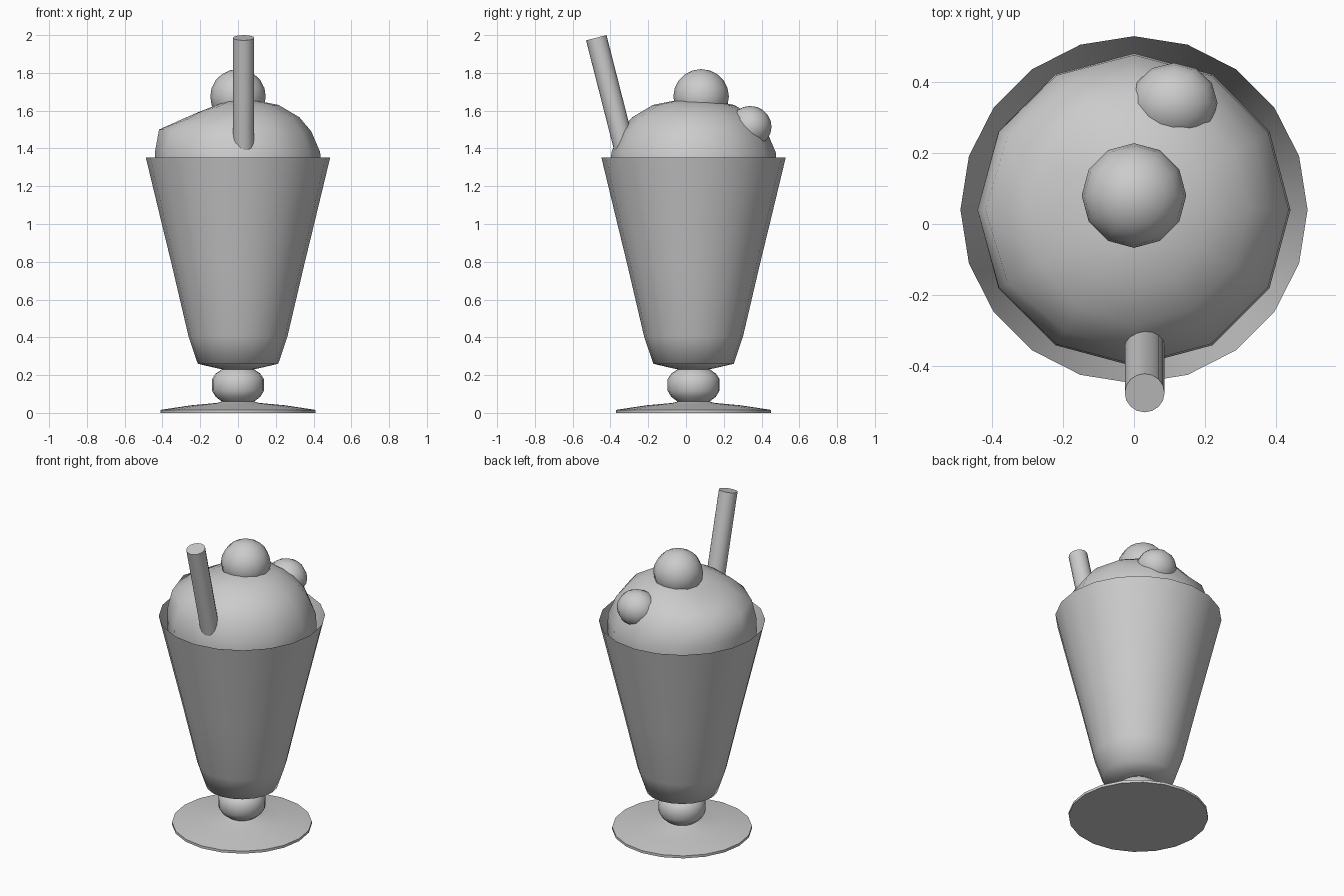
import bpy, bmesh, math
from mathutils import Matrix, Vector

if "Cube" in bpy.data.objects:
    bpy.data.objects.remove(bpy.data.objects["Cube"])

CY = 0.04  # the glass axis sits slightly behind the origin


def finish(name, bm, angle=60):
    bmesh.ops.recalc_face_normals(bm, faces=bm.faces)
    me = bpy.data.meshes.new(name)
    bm.to_mesh(me)
    bm.free()
    me.shade_smooth()
    me.set_sharp_from_angle(angle=math.radians(angle))
    ob = bpy.data.objects.new(name, me)
    bpy.context.collection.objects.link(ob)
    return ob


def lathe(name, profile, sides, cap_bottom=False, cap_top=False, warp=None):
    bm = bmesh.new()
    rings = []
    for i, (r, z) in enumerate(profile):
        ring = []
        for k in range(sides):
            a = 2 * math.pi * k / sides
            rr, zz = warp(i, a, r, z) if warp else (r, z)
            ring.append(bm.verts.new((rr * math.cos(a), CY + rr * math.sin(a), zz)))
        rings.append(ring)
    for lo, hi in zip(rings, rings[1:]):
        for k in range(sides):
            n = (k + 1) % sides
            bm.faces.new((lo[k], lo[n], hi[n], hi[k]))
    if cap_bottom:
        bm.faces.new(rings[0][::-1])
    if cap_top:
        bm.faces.new(rings[-1])
    return finish(name, bm)


def ball(name, centre, radii, sides=12, rings=10):
    bm = bmesh.new()
    bmesh.ops.create_uvsphere(bm, u_segments=sides, v_segments=rings, radius=1)
    bmesh.ops.transform(bm, matrix=Matrix.Translation(centre) @ Matrix.Diagonal((*radii, 1)), verts=bm.verts)
    return finish(name, bm)


# Footed glass: foot, knob and open flared bowl
lathe("glass", [(0.41, 0), (0.41, 0.016), (0.25, 0.04), (0.11, 0.053), (0.085, 0.06),
                (0.118, 0.085), (0.138, 0.118), (0.138, 0.178), (0.118, 0.208), (0.085, 0.231),
                (0.11, 0.236), (0.213, 0.26), (0.262, 0.405), (0.352, 0.79),
                (0.408, 1.02), (0.488, 1.352)], 20, cap_bottom=True)

# Cream mound, slightly slumped on its left side
DROP = [0, 0, 0, 0.01, -0.01, -0.038, -0.02, 0]
PUSH = [0, 0, 0.005, 0.03, -0.03, -0.005, 0.005, 0]


def slump(i, a, r, z):
    w = max(0.0, -math.cos(a)) ** 2
    return r + PUSH[i] * w, z + DROP[i] * w


lathe("cream", [(0.435, 1.18), (0.44, 1.3), (0.435, 1.38), (0.388, 1.49), (0.325, 1.565),
                (0.215, 1.63), (0.1, 1.653), (0.02, 1.657)], 12, cap_bottom=True, cap_top=True, warp=slump)

# Cherries
ball("top_cherry", (0, 0.08, 1.675), (0.147, 0.147, 0.145))
ball("side_cherry", (0.112, 0.34, 1.515), (0.123, 0.113, 0.11))

# Leaning straw
top, bottom = Vector((0.03, -0.475, 1.986)), Vector((0.03, -0.30, 1.30))
axis = top - bottom
bm = bmesh.new()
bmesh.ops.create_cone(bm, cap_ends=True, segments=16, radius1=0.056, radius2=0.056, depth=axis.length)
rot = axis.to_track_quat('Z', 'Y').to_matrix().to_4x4()
bmesh.ops.transform(bm, matrix=Matrix.Translation((top + bottom) / 2) @ rot, verts=bm.verts)
finish("straw", bm)
